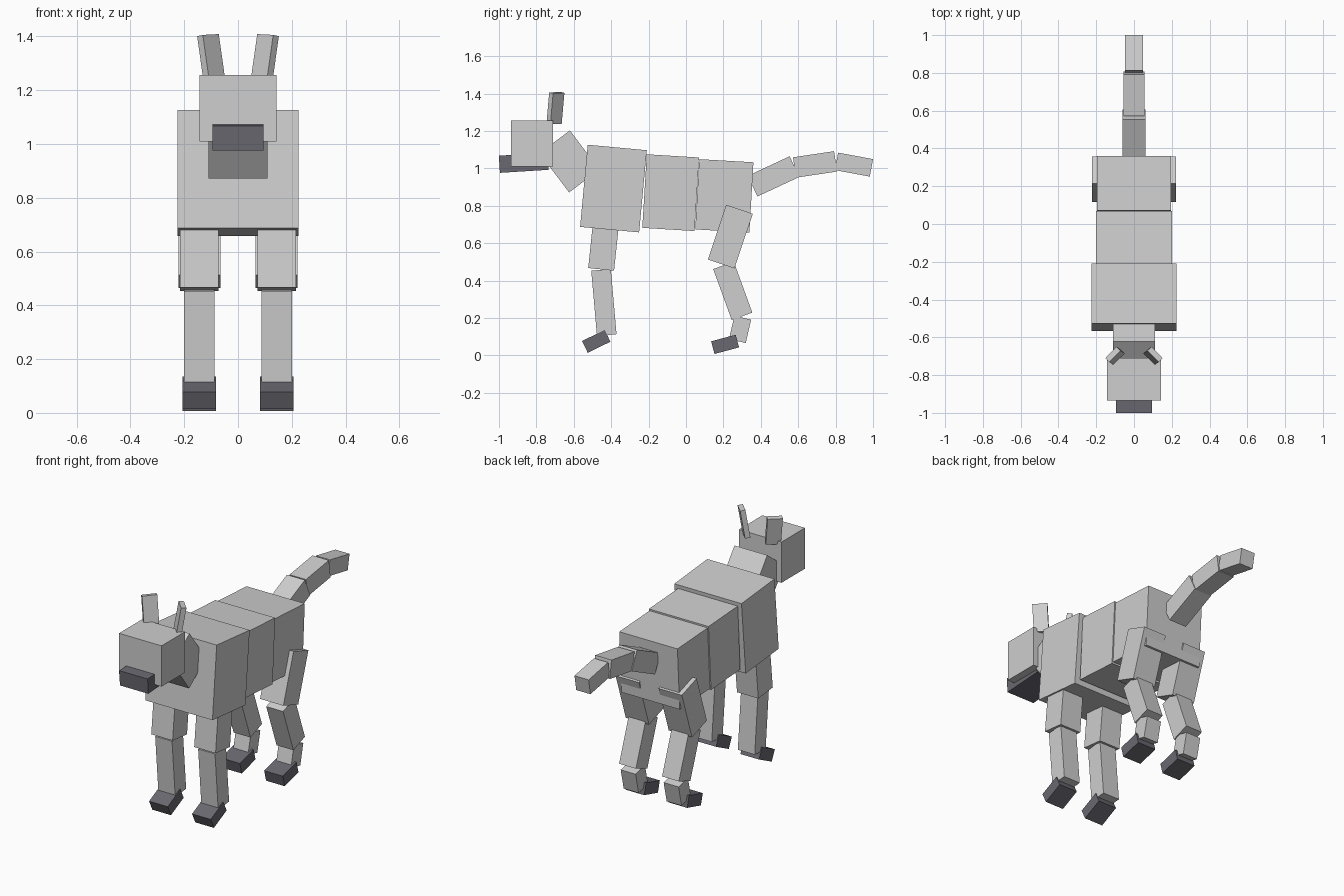
import bpy
from math import radians
from mathutils import Matrix, Vector

if "Cube" in bpy.data.objects:
    bpy.data.objects.remove(bpy.data.objects["Cube"])


def material(name, rgb):
    m = bpy.data.materials.new(name)
    m.diffuse_color = (*rgb, 1)
    m.use_nodes = True
    m.node_tree.nodes["Principled BSDF"].inputs["Base Color"].default_value = m.diffuse_color
    return m


FUR = material("pale grey fur", (0.62, 0.62, 0.62))
DARK = material("dark grey", (0.145, 0.14, 0.165))


def box(name, centre, size, pitch=0, mat=FUR, lean=0, turn=0):
    """Box of size (x, y, z), turned about z, leaned about y, then pitched about x."""
    bpy.ops.mesh.primitive_cube_add(size=1)
    ob = bpy.context.object
    ob.name = name
    ob.data.transform(Matrix.Diagonal((*size, 1)))
    ob.matrix_world = (Matrix.Translation(Vector(centre))
                       @ Matrix.Rotation(radians(pitch), 4, 'X')
                       @ Matrix.Rotation(radians(lean), 4, 'Y')
                       @ Matrix.Rotation(radians(turn), 4, 'Z'))
    ob.data.materials.append(mat)
    return ob


# Body, neck and head
box("chest", (0, -0.388, 0.892), (0.45, 0.317, 0.441), -5.3)
box("waist", (0, -0.082, 0.870), (0.40, 0.28, 0.394), -3.5)
box("hips", (0, 0.205, 0.853), (0.39, 0.29, 0.376), -3.3)
box("neck", (0, -0.623, 1.037), (0.22, 0.262, 0.203), -53)
box("head", (0, -0.823, 1.133), (0.285, 0.225, 0.247))
box("muzzle", (0, -0.868, 1.030), (0.19, 0.26, 0.092), 3.6, DARK)

# Tail, root to tip
box("tail_root", (0, 0.468, 0.957), (0.12, 0.247, 0.122), 25)
box("tail_middle", (0, 0.690, 1.021), (0.11, 0.222, 0.11), 8.5)
box("tail_tip", (0, 0.898, 1.020), (0.095, 0.19, 0.095), -10.5)

# Paired parts
for side, s in (("left", -1), ("right", 1)):
    box(side + "_ear", (s * 0.1, -0.698, 1.322), (0.085, 0.03, 0.168),
        -5, lean=s * 8, turn=-s * 45)

    # Front leg
    x = s * 0.144
    box(side + "_front_upper_leg", (x, -0.436, 0.629), (0.143, 0.139, 0.34), -6)
    box(side + "_front_lower_leg", (x, -0.439, 0.283), (0.113, 0.105, 0.35), 5)
    box(side + "_front_paw", (x, -0.480, 0.075), (0.125, 0.135, 0.07), 26, DARK)

    # Hind leg
    box(side + "_thigh", (x, 0.237, 0.635), (0.156, 0.15, 0.308), -18.5)
    box(side + "_shin", (x, 0.250, 0.345), (0.113, 0.117, 0.29), 20)
    box(side + "_hock", (x, 0.289, 0.139), (0.1, 0.092, 0.128), -13)
    box(side + "_hind_paw", (x, 0.209, 0.059), (0.125, 0.136, 0.07), 15, DARK)
